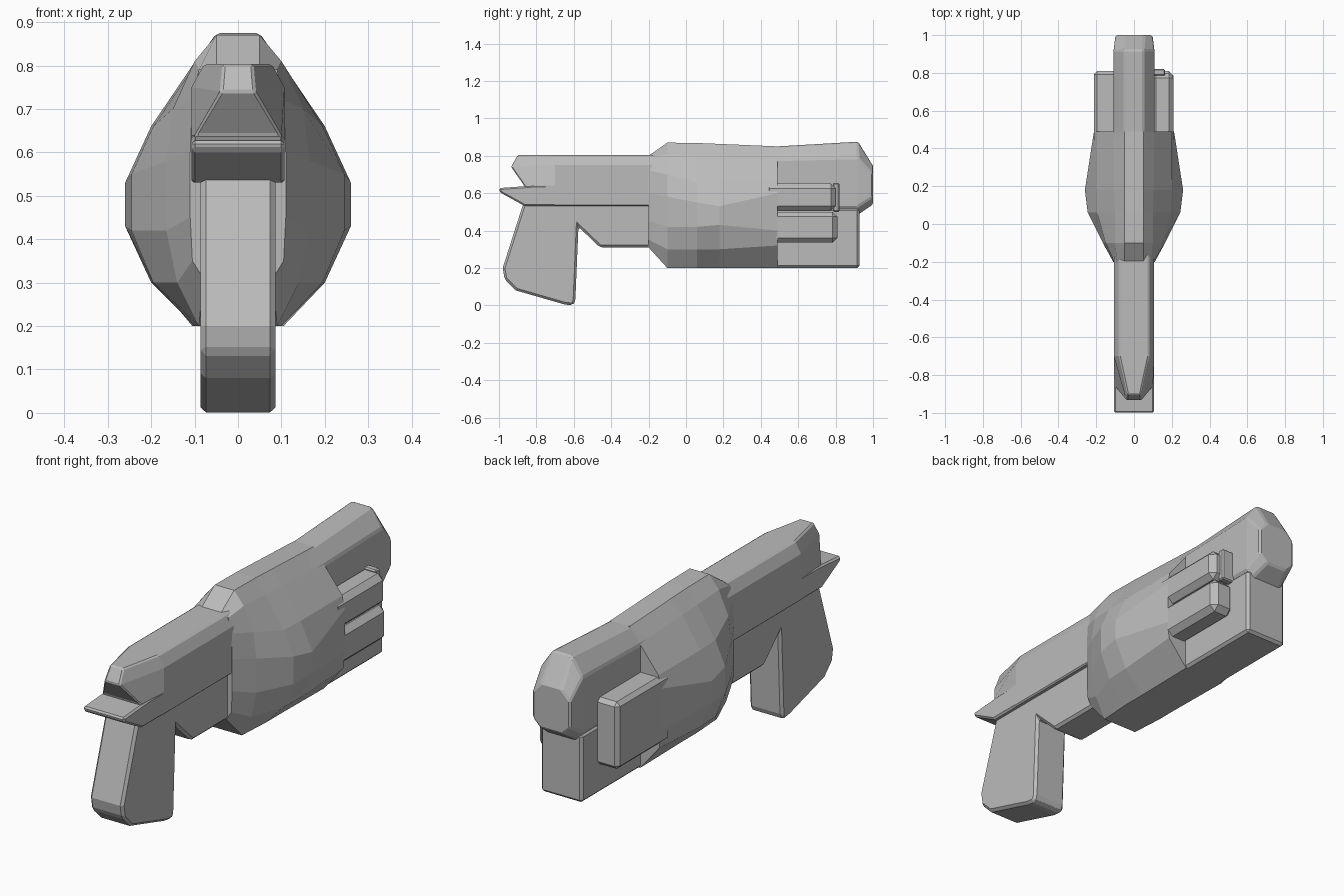
import bpy
import bmesh

cube = bpy.data.objects.get("Cube")
if cube:
    bpy.data.objects.remove(cube, do_unlink=True)

grey = bpy.data.materials.new("plain_grey")
grey.use_nodes = True
COLOUR = (0.5, 0.5, 0.5, 1)
grey.diffuse_color = COLOUR
grey.node_tree.nodes["Principled BSDF"].inputs["Base Color"].default_value = COLOUR


def finish(name, bm, bevel=0.0):
    bmesh.ops.recalc_face_normals(bm, faces=bm.faces)
    mesh = bpy.data.meshes.new(name)
    bm.to_mesh(mesh)
    bm.free()
    mesh.materials.append(grey)
    obj = bpy.data.objects.new(name, mesh)
    bpy.context.collection.objects.link(obj)
    if bevel:
        mod = obj.modifiers.new("edge_chamfer", 'BEVEL')
        mod.width = bevel
        mod.segments = 1
        mod.limit_method = 'ANGLE'
        mod.angle_limit = 0.6
    return obj


def at(y, points):
    """Half section of (x, z) points placed at depth y."""
    return [(x, y, z) for x, z in points]


def loft(name, sections, bevel=0.0):
    """Skin mirrored half sections, listed from top to bottom."""
    bm = bmesh.new()
    rings = []
    for half in sections:
        mirrored = [(-x, y, z) for x, y, z in reversed(half)]
        rings.append([bm.verts.new(p) for p in half + mirrored])
    n = len(rings[0])
    for a, b in zip(rings, rings[1:]):
        for i in range(n):
            j = (i + 1) % n
            bm.faces.new((a[i], a[j], b[j], b[i]))
    for ring in (rings[0], rings[-1]):
        for i in range(n // 2 - 1):
            bm.faces.new((ring[i], ring[i + 1], ring[n - 2 - i], ring[n - 1 - i]))
    return finish(name, bm, bevel)


def side_profile(name, points, half_width, bevel):
    """Extrude a (y, z) outline across x."""
    bm = bmesh.new()
    face = bm.faces.new([bm.verts.new((-half_width, y, z)) for y, z in points])
    new = bmesh.ops.extrude_face_region(bm, geom=[face])["geom"]
    moved = [v for v in new if isinstance(v, bmesh.types.BMVert)]
    bmesh.ops.translate(bm, verts=moved, vec=(2 * half_width, 0, 0))
    return finish(name, bm, bevel)


def box(name, x, y, z, bevel):
    bm = bmesh.new()
    bmesh.ops.create_cube(bm, size=1)
    for v in bm.verts:
        v.co = [lo if c < 0 else hi for c, (lo, hi) in zip(v.co, (x, y, z))]
    return finish(name, bm, bevel)


# Bulging shell around the middle
loft("bulging_shell", [
    at(-.20, [(.05, .80), (.09, .79), (.105, .72), (.11, .60), (.11, .45), (.105, .35), (.08, .31)]),
    at(-.10, [(.05, .87), (.10, .81), (.15, .70), (.165, .58), (.165, .42), (.14, .30), (.09, .20)]),
    at(.06, [(.05, .868), (.10, .80), (.195, .66), (.245, .55), (.245, .42), (.195, .30), (.10, .20)]),
    at(.18, [(.05, .863), (.105, .80), (.20, .66), (.26, .53), (.26, .43), (.20, .30), (.10, .20)]),
    at(.49, [(.05, .85), (.105, .78), (.20, .66), (.212, .60), (.212, .40), (.205, .32), (.105, .20)]),
])

# Barrel with a tapered muzzle
loft("upper_barrel", [
    at(.40, [(.05, .853), (.108, .78), (.108, .53), (.08, .49)]),
    at(.49, [(.05, .85), (.108, .78), (.108, .53), (.08, .49)]),
    at(.92, [(.05, .875), (.108, .79), (.108, .53), (.08, .485)]),
    at(1.0, [(.055, .745), (.098, .70), (.098, .58), (.055, .54)]),
], .008)
box("lower_barrel_block", (-.108, .108), (.40, .927), (.20, .52), .012)

# Side pods: two bars on one side, one wide box on the other
box("upper_side_bar", (.09, .21), (.42, .80), (.505, .652), .026)
box("lower_side_bar", (.09, .21), (.42, .81), (.335, .50), .026)
box("side_bar_end_plate", (.09, .165), (.785, .82), (.50, .655), .006)
box("wide_side_box", (-.213, -.09), (.42, .81), (.335, .65), .018)

# Slide with a sloped, narrowing rear end
SLIDE = [(.078, .803), (.107, .75), (.107, .64), (.107, .53)]
loft("slide", [
    at(-.15, SLIDE),
    at(-.70, SLIDE),
    [(.035, -.90, .803), (.04, -.935, .74), (.10, -.865, .64), (.10, -.865, .53)],
], .006)

# Pointed tail spur under the slide
side_profile("tail_spur", [(-1, .627), (-.995, .604), (-.86, .53), (-.30, .53),
                           (-.30, .64), (-.82, .64)], .107, .008)

# Grip and lower frame
side_profile("grip_and_frame", [
    (-.868, .55), (-.98, .20), (-.97, .14), (-.91, .08), (-.65, .005), (-.608, 0),
    (-.592, .02), (-.575, .42), (-.46, .31), (-.15, .31), (-.15, .55),
], .086, .012)
